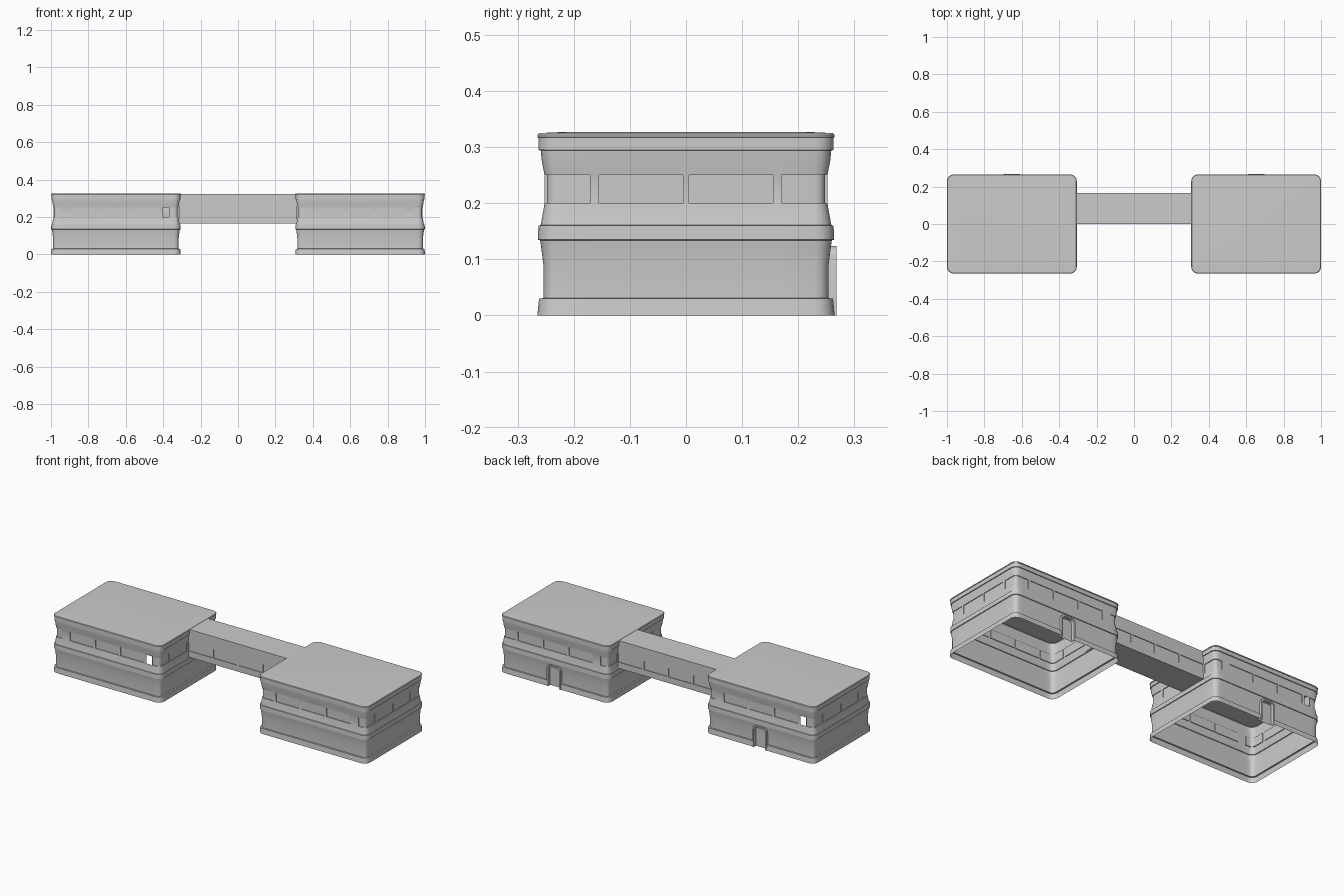
import bpy, bmesh, math
from mathutils import Vector

cube = bpy.data.objects.get("Cube")
if cube:
    bpy.data.objects.remove(cube, do_unlink=True)

grey = bpy.data.materials.new("plain grey")
grey.use_nodes = True
COLOUR = (0.6, 0.6, 0.6, 1)
grey.diffuse_color = COLOUR
grey.node_tree.nodes["Principled BSDF"].inputs["Base Color"].default_value = COLOUR

CENTRE, CX, CY, R = 0.653, 0.312, 0.23, 0.035
SILL, HEAD, DOOR_TOP, DOOR_HALF = 0.2, 0.25, 0.12, 0.04

# wall section: inset from the widest outline, height
SECTION = [(0, 0), (.003, .03), (.011, .031), (.011, .09), (.007, DOOR_TOP),
           (.005, .134), (.001, .135), (.002, .16), (.006, .161), (.008, .172),
           (.013, SILL), (.013, HEAD), (.008, .275), (.006, .294),
           (.002, .295), (.002, .317), (0, .318), (0, .322), (.003, .325)]

# column starts along a wall, each with: 0 pier, 1 window, 2 corner window that may stand open
LONG = [(-CX, 1), (-.285, 2), (-.25, 0), (-.235, 1), (-.085, 0), (-.075, 1),
        (-DOOR_HALF, 1), (DOOR_HALF, 1), (.075, 0), (.086, 1), (.236, 0), (.288, 1)]
SHORT = [(-CY, 1), (-.17, 0), (-.155, 1), (-.005, 0), (.005, 1), (.155, 0), (.17, 1)]


def finish(bm, name, smooth=False):
    bmesh.ops.recalc_face_normals(bm, faces=bm.faces[:])
    mesh = bpy.data.meshes.new(name)
    bm.to_mesh(mesh)
    bm.free()
    mesh.materials.append(grey)
    obj = bpy.data.objects.new(name, mesh)
    bpy.context.collection.objects.link(obj)
    if smooth:
        bpy.ops.object.select_all(action='DESELECT')
        obj.select_set(True)
        bpy.context.view_layer.objects.active = obj
        bpy.ops.object.shade_smooth_by_angle(angle=math.radians(40))
    return obj


def outline():
    """Rounded rectangle as (core point, outward direction, column kind)."""
    pts = []
    for turn in (1, -1):
        for s, kind in LONG:
            pts.append((Vector((s, -CY)) * turn, Vector((0, -1)) * turn, kind))
        for i in range(4):
            a = math.radians(-90 + i * 22.5)
            pts.append((Vector((CX, -CY)) * turn, Vector((math.cos(a), math.sin(a))) * turn, 1))
        for s, kind in SHORT:
            pts.append((Vector((CX, s)) * turn, Vector((1, 0)) * turn, kind))
        for i in range(4):
            a = math.radians(i * 22.5)
            pts.append((Vector((CX, CY)) * turn, Vector((math.cos(a), math.sin(a))) * turn, 1))
    return pts


def recess(bm, faces, depth):
    """Push window panels back into the wall."""
    bmesh.ops.recalc_face_normals(bm, faces=bm.faces[:])
    geom = bmesh.ops.extrude_face_region(bm, geom=faces)["geom"]
    verts = [g for g in geom if isinstance(g, bmesh.types.BMVert)]
    moves = {}
    for v in verts:
        n = Vector()
        for f in v.link_faces:
            if f in geom:
                n += f.normal
        moves[v] = n.normalized() * depth
    for v, m in moves.items():
        v.co -= m
    bmesh.ops.delete(bm, geom=[f for f in faces if f.is_valid], context='FACES')


def block(side, name, open_corner):
    bm = bmesh.new()
    pts = outline()
    count = len(pts)

    def ring(inset, z, shrink=0):
        out = []
        for core, d, _ in pts:
            x = core.x * (CX - shrink) / CX + d.x * (R - inset)
            y = core.y * (CY - shrink) / CY + d.y * (R - inset)
            out.append(bm.verts.new((side * (CENTRE + x), y, z)))
        return out

    rings = [ring(*p) for p in SECTION] + [ring(.012, .327, .035)]
    windows = []
    for k in range(len(rings) - 1):
        low = SECTION[k][1]
        for i in range(count):
            j = (i + 1) % count
            core, d, kind = pts[i]
            at_door = d.y == 1 and abs(core.x - DOOR_HALF) < .001
            if at_door and low < DOOR_TOP - .001:
                continue
            if low == SILL and kind == 2 and open_corner:
                continue
            f = bm.faces.new((rings[k][i], rings[k][j], rings[k + 1][j], rings[k + 1][i]))
            if low == SILL and kind:
                windows.append(f)
    bm.faces.new(rings[-1])
    recess(bm, windows, .004)
    finish(bm, name, True)


def doorway(side, label):
    # arched surround
    bm = bmesh.new()

    def arch(half, top, y):
        rad = .018
        xz = [(half, 0)]
        for i in range(9):
            a = math.pi * i / 8
            mid = (half - rad) * (1 if i < 4 else -1)
            if i == 4:
                xz.append((half - rad, top))
            xz.append((mid + rad * math.cos(a), top - rad + rad * math.sin(a)))
        xz.append((-half, 0))
        return [bm.verts.new((side * CENTRE + x, y, z)) for x, z in xz]

    loops = [arch(.036, .116, .245), arch(.036, .116, .268),
             arch(.044, .124, .268), arch(.044, .124, .245)]
    for a, b in zip(loops, loops[1:]):
        for i in range(len(a) - 1):
            bm.faces.new((a[i], a[i + 1], b[i + 1], b[i]))
    finish(bm, label + "_door_frame", True)
    # door leaf set back in the opening
    bm = bmesh.new()
    bm.faces.new(arch(.038, .118, .247))
    finish(bm, label + "_door")


def bridge():
    bm = bmesh.new()
    x_end, front, back, floor, top = .315, 0, .167, .165, .324
    xs = [-x_end, -.166, -.155, -.005, .005, .15, .16, x_end]
    section = [(front, floor), (front, SILL), (front, HEAD), (front, top),
               (back, top), (back, HEAD), (back, SILL), (back, floor)]
    rows = [[bm.verts.new((x, y, z)) for y, z in section] for x in xs]
    windows = []
    for i in range(len(xs) - 1):
        for k in range(8):
            n = (k + 1) % 8
            f = bm.faces.new((rows[i][k], rows[i][n], rows[i + 1][n], rows[i + 1][k]))
            if k in (1, 5) and i % 2 == 0:
                windows.append(f)
    recess(bm, windows, .004)
    finish(bm, "connecting_bridge")


for side, label in ((1, "left"), (-1, "right")):
    block(side, label + "_block", side < 0)
    doorway(side, label)
bridge()
